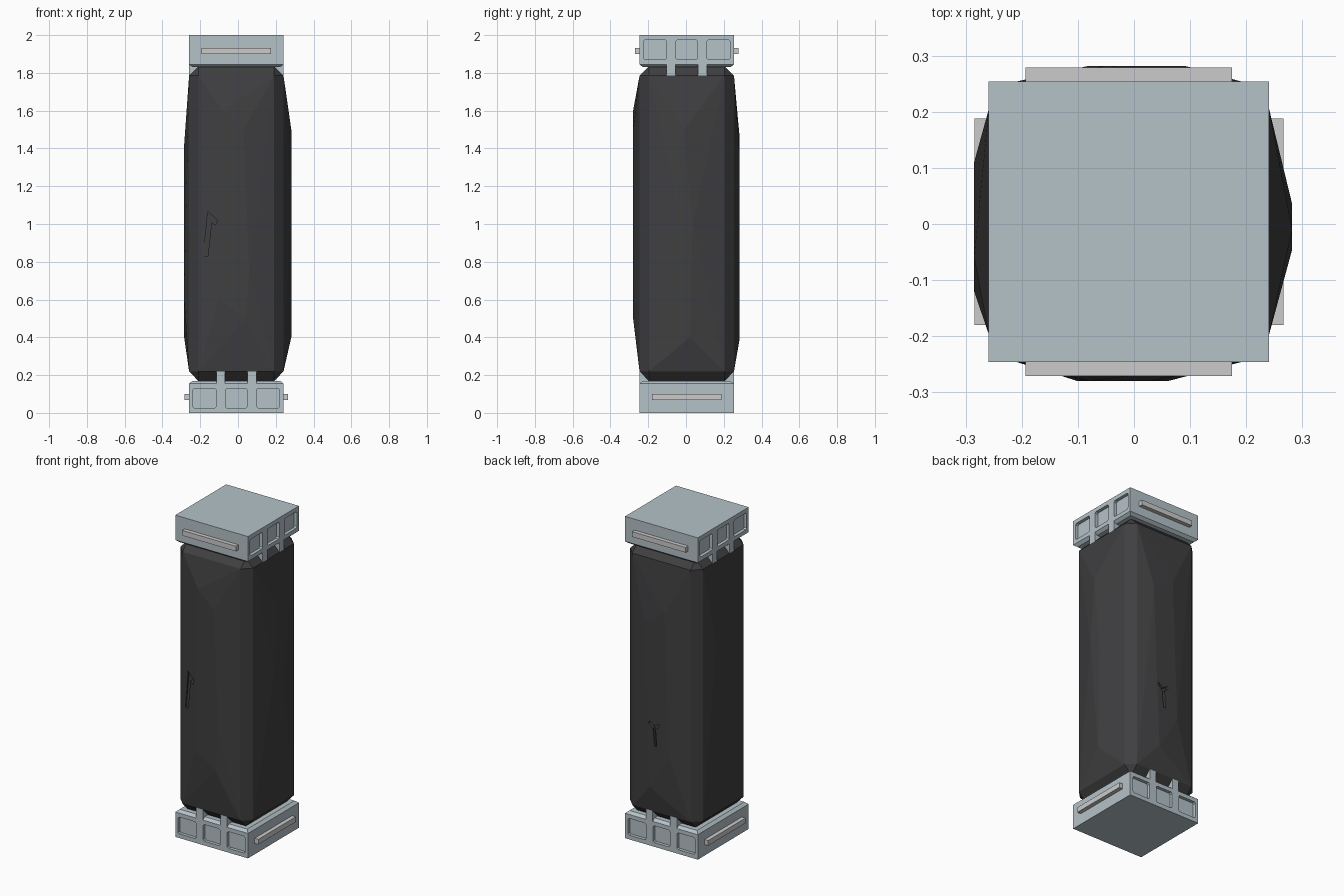
import bpy, bmesh
from math import pi
from mathutils import Matrix, Vector

if "Cube" in bpy.data.objects:
    bpy.data.objects.remove(bpy.data.objects["Cube"])

CX, CY = -0.009, 0.004          # axis of the column


def material(name, rgb):
    m = bpy.data.materials.new(name)
    m.diffuse_color = (*rgb, 1)
    m.use_nodes = True
    m.node_tree.nodes["Principled BSDF"].inputs["Base Color"].default_value = m.diffuse_color
    return m


STEEL = material("blue_grey_metal", (0.46, 0.54, 0.58))
ROCK = material("dark_stone", (0.05, 0.05, 0.053))


def make(name, bm, mat=None, matrix=None):
    bmesh.ops.recalc_face_normals(bm, faces=bm.faces)
    me = bpy.data.meshes.new(name)
    bm.to_mesh(me)
    bm.free()
    if matrix:
        me.transform(matrix)
    if mat:
        me.materials.append(mat)
    ob = bpy.data.objects.new(name, me)
    bpy.context.collection.objects.link(ob)
    return ob


def box(bm, lo, hi):
    lo, hi = Vector(lo), Vector(hi)
    m = Matrix.Translation((lo + hi) / 2) @ Matrix.Diagonal((*(hi - lo), 1))
    bmesh.ops.create_cube(bm, size=1, matrix=m)


def prism(bm, outline, y0, y1):
    """Extrude an x/z outline from y0 to y1."""
    f = bm.faces.new([bm.verts.new((x, y0, z)) for x, z in outline])
    r = bmesh.ops.extrude_face_region(bm, geom=[f])
    bmesh.ops.translate(bm, vec=(0, y1 - y0, 0),
                        verts=[v for v in r["geom"] if isinstance(v, bmesh.types.BMVert)])


def cut(ob, cutter):
    mod = ob.modifiers.new("cut", 'BOOLEAN')
    mod.operation, mod.solver, mod.object = 'DIFFERENCE', 'EXACT', cutter
    dg = bpy.context.evaluated_depsgraph_get()
    me = bpy.data.meshes.new_from_object(ob.evaluated_get(dg))
    ob.modifiers.clear()
    ob.data = me
    bpy.data.objects.remove(cutter)


def build_cap(prefix, matrix):
    # square block with a small sloped lip
    bm = bmesh.new()
    rings = [[bm.verts.new((sx * h, sy * h, z)) for sx, sy in ((-1, -1), (1, -1), (1, 1), (-1, 1))]
             for h, z in ((0.25, 0), (0.25, 0.155), (0.232, 0.17))]
    for a, b in zip(rings, rings[1:]):
        for i in range(4):
            j = (i + 1) % 4
            bm.faces.new((a[i], a[j], b[j], b[i]))
    bm.faces.new(rings[0])
    bm.faces.new(rings[2])
    cap = make(prefix + "_cap", bm, STEEL, matrix)

    # three recessed panels on two opposite sides
    bm = bmesh.new()
    z0, z1, c = 0.026, 0.13, 0.008
    for x0, x1 in ((-0.23, -0.107), (-0.058, 0.058), (0.107, 0.23)):
        outline = [(x0 + c, z0), (x1 - c, z0), (x1, z0 + c), (x1, z1 - c),
                   (x1 - c, z1), (x0 + c, z1), (x0, z1 - c), (x0, z0 + c)]
        for s in (-1, 1):
            prism(bm, outline, s * 0.23, s * 0.3)
    cut(cap, make("panel_cutter", bm, STEEL, matrix))

    # clamp tabs gripping the stone
    bm = bmesh.new()
    for sx in (-1, 1):
        for ya, yb in ((-0.25, -0.2), (0.2, 0.25)):
            box(bm, (sx * 0.083 - 0.023, ya, 0.15), (sx * 0.083 + 0.023, yb, 0.22))
    make(prefix + "_clamp_tabs", bm, STEEL, matrix)

    # side bars on the other two sides
    bm = bmesh.new()
    for xa, xb in ((-0.275, -0.24), (0.24, 0.275)):
        box(bm, (xa, -0.184, 0.068), (xb, 0.184, 0.1))
    make(prefix + "_side_bars", bm, None, matrix)


base = Matrix.Translation((CX, CY, 0))
build_cap("bottom", base)
build_cap("top", base @ Matrix.Translation((0, 0, 2)) @ Matrix.Rotation(pi / 2, 4, 'Z')
          @ Matrix.Rotation(pi, 4, 'X'))

# stone body: chamfered block hull plus bulge points on each face
pts = []
for sx in (-1, 1):
    for sy in (-1, 1):
        for z, zc in ((0.22, 0.168), (1.785, 1.835)):
            pts += [(CX + sx * 0.25, CY + sy * 0.2, z), (CX + sx * 0.2, CY + sy * 0.25, z),
                    (CX + sx * 0.2, CY + sy * 0.2, zc)]
pts += [(x, -0.28, z) for x, z in ((-0.08, 1.6), (0.03, 1.5), (0.06, 0.75), (0.04, 0.5), (-0.1, 0.6))]
pts += [(x, 0.282, z) for x, z in ((0.09, 1.4), (-0.05, 1.48), (-0.08, 0.6), (0.05, 0.38))]
pts += [(0.282, y, z) for y, z in ((-0.01, 1.5), (-0.045, 1.1), (0.02, 0.4), (0.035, 1.0))]
pts += [(-0.285, y, z) for y, z in ((0.11, 1.3), (-0.06, 1.42), (-0.12, 0.6), (0.08, 0.4))]
bm = bmesh.new()
r = bmesh.ops.convex_hull(bm, input=[bm.verts.new(p) for p in pts])
bmesh.ops.dissolve_limit(bm, angle_limit=0.002, verts=bm.verts, edges=bm.edges)
body = make("stone_body", bm, ROCK)

# chipped cracks on the front and back faces
bm = bmesh.new()
prism(bm, [(-0.183, 0.83), (-0.16, 0.83), (-0.14, 1.01), (-0.12, 0.995),
           (-0.108, 1.02), (-0.16, 1.065)], -0.35, -0.248)
prism(bm, [(0.004, 0.64), (0.018, 0.64), (0.03, 0.75), (0.06, 0.775), (0.055, 0.79),
           (0.022, 0.765), (-0.01, 0.785), (-0.014, 0.77), (0.012, 0.745)], 0.262, 0.35)
cut(body, make("crack_cutter", bm, ROCK))
